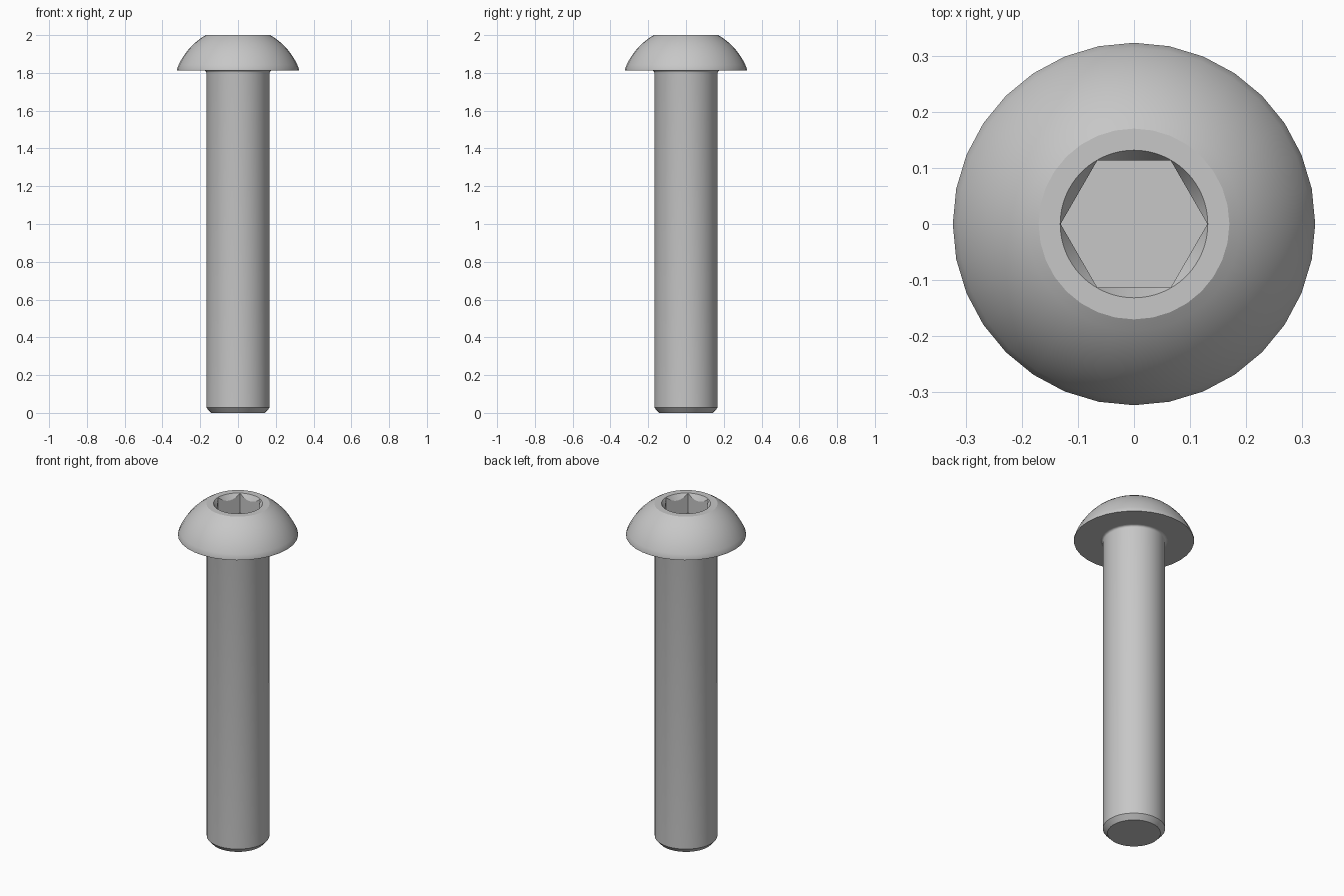
import bpy, bmesh
from math import pi, sin, cos, sqrt, atan2, radians

if "Cube" in bpy.data.objects:
    bpy.data.objects.remove(bpy.data.objects["Cube"], do_unlink=True)

steel = bpy.data.materials.new("grey steel")
steel.use_nodes = True
GREY = (0.57, 0.57, 0.57, 1)
steel.diffuse_color = GREY
steel.node_tree.nodes["Principled BSDF"].inputs["Base Color"].default_value = GREY

SIDES = 32
TOP, BASE = 2.0, 1.813          # head top and underside
HEAD_R, RIM_R, SHAFT_R = 0.323, 0.17, 0.168
HOLE_R, HEX_R, DEPTH = 0.1315, 0.1308, 0.118


def polygon_radius(corner_r, sides, a):
    """Distance from centre to the edge of a regular polygon at angle a."""
    step = 2 * pi / sides
    return corner_r * cos(step / 2) / cos((a + 1e-9) % step - step / 2)


def skin_rings(name, rings, close_start=False, close_end=False):
    """Join rings of points, ordered so that faces point outward."""
    bm = bmesh.new()
    loops = [[bm.verts.new(p) for p in ring] for ring in rings]
    for low, high in zip(loops, loops[1:]):
        n = len(low)
        for i in range(n):
            j = (i + 1) % n
            bm.faces.new((low[i], low[j], high[j], high[i]))
    if close_start:
        bm.faces.new(loops[0][::-1])
    if close_end:
        bm.faces.new(loops[-1])
    mesh = bpy.data.meshes.new(name)
    bm.to_mesh(mesh)
    bm.free()
    mesh.materials.append(steel)
    obj = bpy.data.objects.new(name, mesh)
    bpy.context.collection.objects.link(obj)
    bpy.ops.object.select_all(action="DESELECT")
    obj.select_set(True)
    bpy.context.view_layer.objects.active = obj
    bpy.ops.object.shade_smooth_by_angle(angle=radians(25))
    return obj


def lathe(name, profile, **caps):
    angles = [2 * pi * i / SIDES for i in range(SIDES)]
    return skin_rings(name, [[(r * cos(a), r * sin(a), z) for a in angles]
                             for r, z in profile], **caps)


# Shaft with chamfered tip and a small fillet under the head
FILLET = 0.012
shaft = [(0.143, 0), (SHAFT_R, 0.028)]
for i in range(5):
    t = i / 4 * pi / 2
    shaft.append((SHAFT_R + FILLET * (1 - cos(t)), BASE - FILLET * (1 - sin(t))))
lathe("shaft", shaft, close_start=True)

# Domed head: flat underside, thin lip, arc centred on the axis
LIP = BASE + 0.008
centre = (TOP + LIP) / 2 - (HEAD_R**2 - RIM_R**2) / (2 * (TOP - LIP))
radius = sqrt(HEAD_R**2 + (LIP - centre)**2)
start, end = atan2(LIP - centre, HEAD_R), atan2(TOP - centre, RIM_R)
head = [(SHAFT_R + FILLET, BASE), (HEAD_R, BASE)]
for i in range(11):
    t = start + (end - start) * i / 10
    head.append((radius * cos(t), centre + radius * sin(t)))
lathe("head", head)

# Flat rim and hexagonal socket with a conical lead-in
outer, hole, hexagon, floor = [], [], [], []
for i in range(3 * SIDES):
    a = 2 * pi * i / (3 * SIDES)
    c, s = cos(a), sin(a)
    edge = polygon_radius(RIM_R, SIDES, a)
    flat = polygon_radius(HEX_R, 6, a)
    outer.append((edge * c, edge * s, TOP))
    hole.append((HOLE_R * c, HOLE_R * s, TOP))
    hexagon.append((flat * c, flat * s, TOP - (HOLE_R - flat) * sqrt(3)))
    floor.append((flat * c, flat * s, TOP - DEPTH))
skin_rings("hex_socket", [outer, hole, hexagon, floor], close_end=True)
